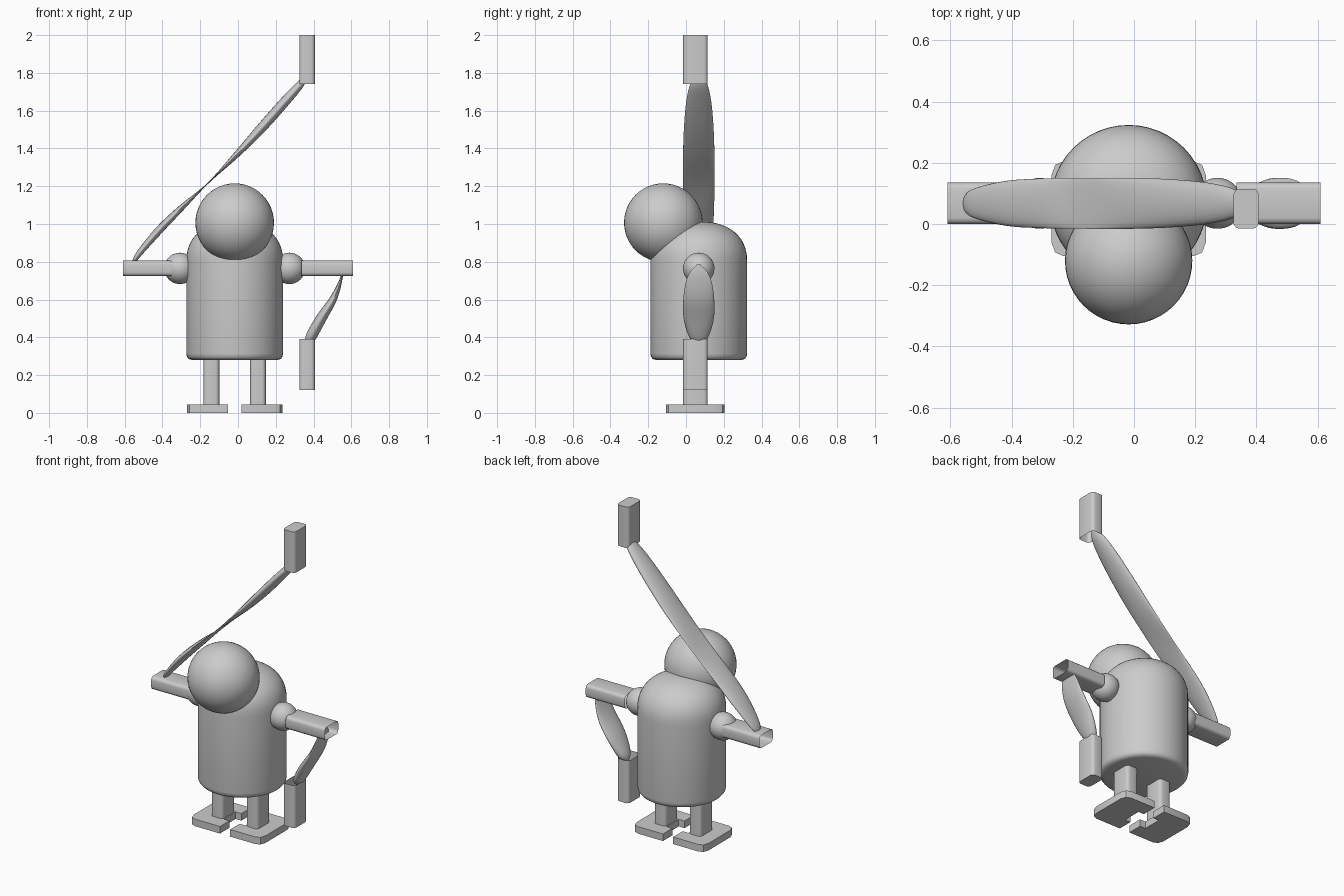
import bpy, bmesh, math
from mathutils import Vector

if "Cube" in bpy.data.objects:
    bpy.data.objects.remove(bpy.data.objects["Cube"])

grey = bpy.data.materials.new("plain_grey")
grey.diffuse_color = (0.6, 0.6, 0.6, 1)
grey.use_nodes = True
grey.node_tree.nodes["Principled BSDF"].inputs["Base Color"].default_value = grey.diffuse_color
CX, CY = -0.0175, 0.0675      # axis of the body


def finish(name, bm, angle=35, recalc=True):
    if recalc:
        bmesh.ops.recalc_face_normals(bm, faces=bm.faces)
    me = bpy.data.meshes.new(name)
    bm.to_mesh(me)
    bm.free()
    ob = bpy.data.objects.new(name, me)
    bpy.context.collection.objects.link(ob)
    me.materials.append(grey)
    bpy.ops.object.select_all(action='DESELECT')
    bpy.context.view_layer.objects.active = ob
    ob.select_set(True)
    bpy.ops.object.shade_smooth_by_angle(angle=math.radians(angle))
    return ob


def loft(name, rings, cap_start=True, cap_end=True, angle=35):
    bm = bmesh.new()
    rows = [[bm.verts.new(p) for p in ring] for ring in rings]
    n = len(rows[0])
    for a, b in zip(rows, rows[1:]):
        for i in range(n):
            j = (i + 1) % n
            bm.faces.new((a[i], a[j], b[j], b[i]))
    if cap_start:
        bm.faces.new(rows[0][::-1])
    if cap_end:
        bm.faces.new(rows[-1])
    return finish(name, bm, angle)


def sphere(name, centre, r):
    bm = bmesh.new()
    bmesh.ops.create_uvsphere(bm, u_segments=48, v_segments=24, radius=r)
    bmesh.ops.translate(bm, verts=bm.verts, vec=centre)
    return finish(name, bm)


def rounded_rect(w, h, r, steps=3):
    pts = []
    for k, (sx, sy) in enumerate(((1, 1), (-1, 1), (-1, -1), (1, -1))):
        for i in range(steps + 1):
            a = math.pi / 2 * (k + i / steps)
            pts.append((sx * (w / 2 - r) + r * math.cos(a),
                        sy * (h / 2 - r) + r * math.sin(a)))
    return pts


def post(name, x, z0, z1, bottom, top):
    sec = rounded_rect(0.083, 0.13, 0.02)
    return loft(name, [[(x + u, 0.05 + v, z) for u, v in sec] for z in (z0, z1)], bottom, top)


# Torso: revolved profile with a softened base and a domed top
profile = [(0.0, 0.28), (0.225, 0.28), (0.243, 0.285), (0.253, 0.297), (0.256, 0.315), (0.256, 0.8)]
for i in range(1, 15):
    a = math.pi / 2 * i / 14
    profile.append((0.256 * max(math.cos(a), 0) ** (2 / 2.3), 0.8 + 0.213 * math.sin(a) ** (2 / 2.3)))
rings = []
for r, z in profile[1:-1]:
    rings.append([(CX + r * math.cos(t), CY + r * math.sin(t), z)
                  for t in (2 * math.pi * i / 48 for i in range(48))])
loft("torso", rings)

# Head
sphere("head", (CX, -0.12, 1.007), 0.208)

# Shoulders, open arm tubes, legs and feet
for s, side in ((-1, "left"), (1, "right")):
    sphere(side + "_shoulder", (CX + s * 0.29, CY, 0.765), 0.083)
    sec = rounded_rect(0.135, 0.082, 0.02)
    loft(side + "_arm", [[(x, CY + u, 0.765 + v) for u, v in sec] for x in (s * 0.335, s * 0.61)],
         False, False)
    post(side + "_leg", CX + s * 0.123, 0.03, 0.29, True, True)

    # Foot outline with chamfered corners and a notch on the inner side
    inner, outer = 0.036, 0.252
    outline = [(inner, -0.105), (outer - 0.04, -0.105), (outer - 0.012, -0.093), (outer, -0.06),
               (outer, 0.16), (outer - 0.012, 0.193), (outer - 0.04, 0.205), (inner, 0.205),
               (inner, 0.11), (inner + 0.04, 0.11), (inner + 0.04, -0.01), (inner, -0.01)]
    loft(side + "_foot", [[(CX + s * x, y, z) for x, y in outline] for z in (0, 0.045)])

# Hands: one raised, one lowered
post("raised_hand", 0.366, 1.74, 2.0, False, True)
post("lowered_hand", 0.366, 0.12, 0.39, True, False)


# Forearms: flattened, tapering ellipses along a path (x, z, half thickness, half width)
def forearm(name, keys):
    def sample(t):
        i = min(int(t), len(keys) - 2)
        f = t - i
        k = [Vector(keys[max(0, min(len(keys) - 1, i + d))]) for d in (-1, 0, 1, 2)]
        return 0.5 * (2 * k[1] + (k[2] - k[0]) * f + (2 * k[0] - 5 * k[1] + 4 * k[2] - k[3]) * f * f
                      + (3 * k[1] - k[0] - 3 * k[2] + k[3]) * f ** 3)
    rings, total = [], (len(keys) - 1) * 5
    for i in range(total + 1):
        t = i / 5
        p = sample(t)
        d = sample(min(t + 0.1, len(keys) - 1)) - sample(max(t - 0.1, 0))
        d = Vector((d[0], d[1])).normalized()
        th, wd = max(p[2], 0.002), max(p[3], 0.004)
        rings.append([(p[0] - d.y * th * math.cos(a), CY + wd * math.sin(a), p[1] + d.x * th * math.cos(a))
                      for a in (2 * math.pi * j / 24 for j in range(24))])
    return loft(name, rings, angle=60)


forearm("raised_forearm", [
    (-0.555, 0.785, 0.006, 0.01), (-0.53, 0.835, 0.015, 0.045), (-0.42, 0.965, 0.021, 0.073),
    (-0.3, 1.085, 0.016, 0.081), (-0.16, 1.215, 0.003, 0.083), (0.0, 1.375, 0.017, 0.083),
    (0.13, 1.515, 0.026, 0.078), (0.25, 1.65, 0.026, 0.066), (0.33, 1.74, 0.02, 0.045),
    (0.365, 1.79, 0.006, 0.01)])
forearm("lowered_forearm", [
    (0.555, 0.785, 0.003, 0.01), (0.549, 0.72, 0.006, 0.06), (0.508, 0.61, 0.019, 0.081),
    (0.44, 0.5, 0.028, 0.08), (0.385, 0.4, 0.028, 0.05), (0.37, 0.36, 0.01, 0.01)])
